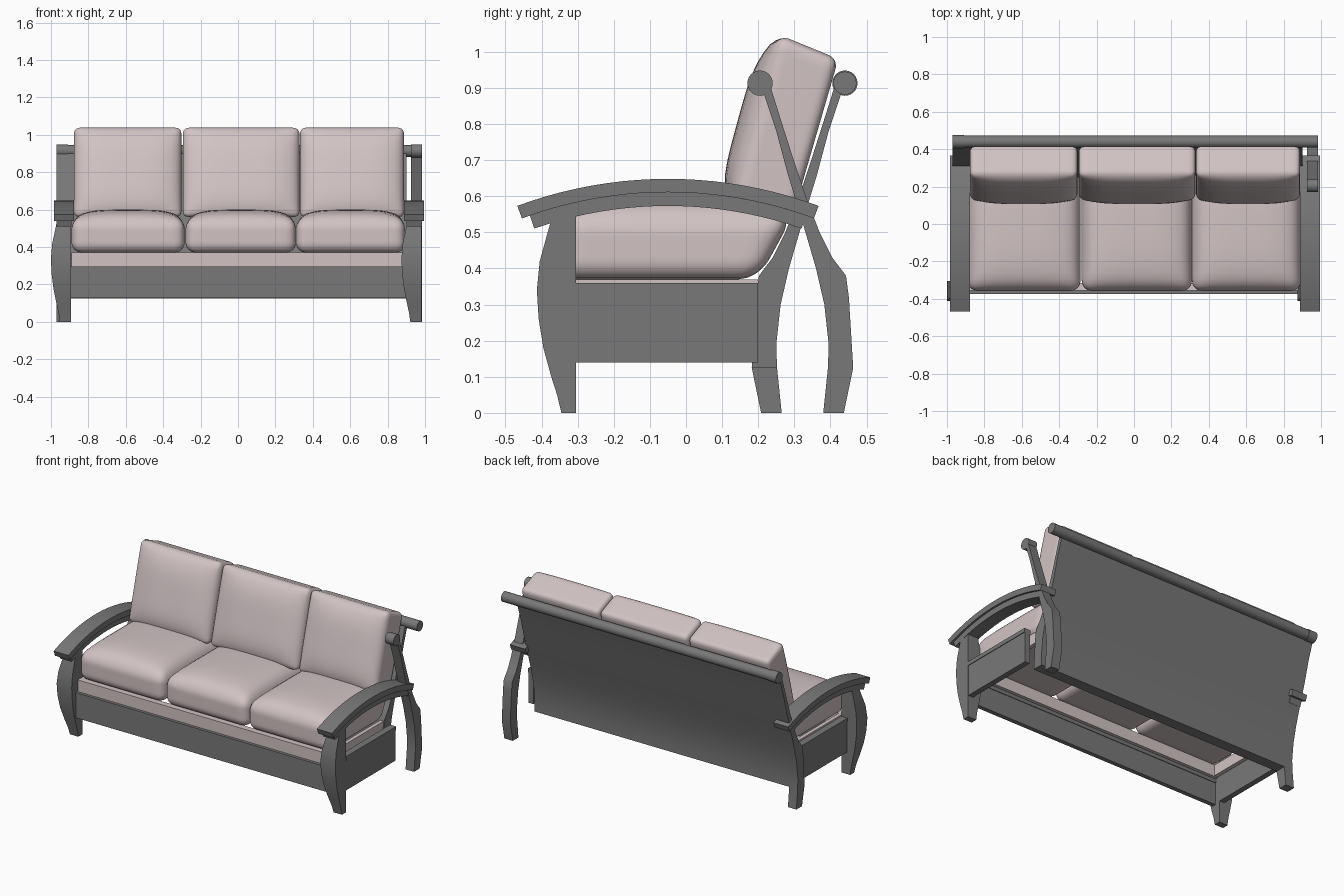
import bpy, bmesh, math
from mathutils import Vector

if "Cube" in bpy.data.objects:
    bpy.data.objects.remove(bpy.data.objects["Cube"])


def material(name, rgb):
    m = bpy.data.materials.new(name)
    m.use_nodes = True
    m.diffuse_color = (*rgb, 1)
    m.node_tree.nodes["Principled BSDF"].inputs["Base Color"].default_value = (*rgb, 1)
    return m


WOOD = material("grey_wood", (0.19, 0.19, 0.19))
FABRIC = material("pale_pink_fabric", (0.64, 0.545, 0.55))


def finish(name, bm, mat, angle=30):
    bmesh.ops.recalc_face_normals(bm, faces=bm.faces)
    me = bpy.data.meshes.new(name)
    bm.to_mesh(me)
    bm.free()
    me.materials.append(mat)
    ob = bpy.data.objects.new(name, me)
    bpy.context.collection.objects.link(ob)
    bpy.ops.object.select_all(action="DESELECT")
    ob.select_set(True)
    bpy.context.view_layer.objects.active = ob
    bpy.ops.object.shade_smooth_by_angle(angle=math.radians(angle))
    return ob


def prism(name, profile, x0, x1, mat=WOOD):
    """Extrude a (y, z) outline along x."""
    bm = bmesh.new()
    face = bm.faces.new([bm.verts.new((x0, y, z)) for y, z in profile])
    out = bmesh.ops.extrude_face_region(bm, geom=[face])
    bmesh.ops.translate(bm, vec=(x1 - x0, 0, 0),
                        verts=[v for v in out["geom"] if isinstance(v, bmesh.types.BMVert)])
    return finish(name, bm, mat)


def box(name, x, y, z, mat=WOOD):
    return prism(name, [(y[0], z[0]), (y[1], z[0]), (y[1], z[1]), (y[0], z[1])], *x, mat)


def circle(cy, cz, r, n=24):
    return [(cy + r * math.cos(a), cz + r * math.sin(a))
            for a in (2 * math.pi * i / n for i in range(n))]


def arc(radius, half, n=20):
    """Points on an arm arc, front to back."""
    return [(-0.05 + radius * math.sin(a), -0.552 + radius * math.cos(a))
            for a in (half * (2 * i / n - 1) for i in range(n + 1))]


def cushion(name, half, r, shape):
    """Rounded box whose normalised points are bent by shape(u, v, w)."""
    bm = bmesh.new()
    bmesh.ops.create_cube(bm, size=2)
    bmesh.ops.subdivide_edges(bm, edges=bm.edges[:], cuts=19, use_grid_fill=True)
    for vert in bm.verts:
        p = Vector([math.sin(c * math.pi / 2) * h for c, h in zip(vert.co, half)])
        inner = Vector([max(r - h, min(h - r, c)) for c, h in zip(p, half)])
        d = p - inner
        if d.length > 1e-6:
            p = inner + d.normalized() * r
        vert.co = shape(*[c / h for c, h in zip(p, half)])
    return finish(name, bm, FABRIC, 45)


def puff(u, v):
    return max(0, 1 - u ** 4) * max(0, 1 - v ** 4)


# Crossing rear posts: the right outline, and the same outline flipped in depth
outer = [(0.235, 0.9), (0.26, 0.82), (0.295, 0.71), (0.335, 0.59), (0.37, 0.5), (0.405, 0.43),
         (0.443, 0.38), (0.451, 0.32), (0.463, 0.125)]
inner = [(0.393, 0.125), (0.395, 0.19), (0.383, 0.3), (0.36, 0.4), (0.322, 0.53),
         (0.282, 0.66), (0.25, 0.78), (0.215, 0.885)]
foot = [(0.437, 0), (0.38, 0)]


def flip(points):
    return [(0.645 - y, z) for y, z in points]


post = outer + foot + inner
prism("rear_post_positive_x", post, 0.925, 0.985)
prism("rear_post_negative_x", flip(post), -0.97, -0.91)
prism("post_scroll_positive_x", circle(0.205, 0.913, 0.035), 0.925, 0.985)
prism("post_scroll_negative_x", circle(0.44, 0.913, 0.035), -0.97, -0.91)

# Back panel and its rolled top rail
prism("back_panel", flip(outer + inner), -0.91, 0.9)
prism("top_rail", circle(0.44, 0.913, 0.032), -0.91, 0.985)


# Front legs, lofted through square sections (height, width, depth)
def front_leg(name, x_edge):
    rings = [(0, 0.06, 0.04), (0.05, 0.067, 0.052), (0.1, 0.078, 0.068), (0.18, 0.094, 0.09),
             (0.26, 0.104, 0.103), (0.34, 0.107, 0.108), (0.42, 0.1, 0.1), (0.5, 0.083, 0.078),
             (0.555, 0.072, 0.062)]
    bm = bmesh.new()
    prev = None
    for z, w, d in rings:
        ring = [bm.verts.new(co) for co in ((x_edge, -0.305, z), (x_edge - w, -0.305, z),
                                            (x_edge - w, -0.305 - d, z), (x_edge, -0.305 - d, z))]
        if prev:
            for i in range(4):
                j = (i + 1) % 4
                bm.faces.new((prev[i], prev[j], ring[j], ring[i]))
        else:
            bm.faces.new(ring)
        prev = ring
    bm.faces.new(prev)
    finish(name, bm, WOOD)


front_leg("front_leg_positive_x", 0.981)
front_leg("front_leg_negative_x", -0.893)

# Arms in two curved layers
for side, x0, x1 in (("positive_x", 0.888, 0.995), ("negative_x", -0.983, -0.878)):
    prism("arm_top_" + side, arc(1.2, 0.355) + arc(1.163, 0.355)[::-1], x0, x1)
    prism("arm_under_" + side, arc(1.163, 0.335) + arc(1.125, 0.335)[::-1],
          x0 + 0.012, x1 - 0.012)

# Side panels with cap strips
for side, x0, x1 in (("positive_x", 0.945, 0.98), ("negative_x", -0.93, -0.895)):
    box("side_panel_" + side, (x0, x1), (-0.306, 0.2), (0.14, 0.335))
    box("side_cap_" + side, (x0 - 0.004, x1 + 0.004), (-0.306, 0.2), (0.335, 0.36))

# Front apron, its cap and the upholstered rails above
box("front_apron", (-0.9, 0.93), (-0.368, -0.34), (0.13, 0.272))
box("front_apron_cap", (-0.9, 0.93), (-0.374, -0.336), (0.272, 0.295))
box("front_rail", (-0.89, 0.93), (-0.355, -0.315), (0.295, 0.37), FABRIC)
for side, x0, x1 in (("positive_x", 0.87, 0.895), ("negative_x", -0.89, -0.865)):
    box("side_rail_" + side, (x0, x1), (-0.32, 0.2), (0.3, 0.37), FABRIC)

# Seat cushions
for label, x0, x1 in (("a", -0.89, -0.285), ("b", -0.28, 0.31), ("c", 0.31, 0.893)):
    def seat(u, v, w, x0=x0, x1=x1):
        z = 0.46 + 0.09 * w + 0.05 * max(w, 0) * puff(u, v)
        back = 0.2 + 0.55 * (z - 0.37)
        t = (v + 1) / 2
        return Vector(((x0 + x1) / 2 + u * (x1 - x0) / 2, -0.358 * (1 - t) + back * t, z))
    cushion("seat_cushion_" + label, (0.3, 0.29, 0.09), 0.055, seat)

# Back cushions, leaning and crowned at the front
corners = [Vector(c) for c in ((0.125, 0.56), (0.258, 1.047), (0.422, 0.98), (0.3, 0.56))]
for label, x0, x1 in (("a", -0.877, -0.303), ("b", -0.295, 0.328), ("c", 0.332, 0.887)):
    def rest(u, v, w, x0=x0, x1=x1):
        s, t = (v + 1) / 2, (w + 1) / 2
        front = corners[0].lerp(corners[1], s)
        rear = corners[3].lerp(corners[2], s)
        p = rear.lerp(front, t)
        y = p.x - 0.05 * max(w, 0) * puff(u, v)
        return Vector(((x0 + x1) / 2 + u * (x1 - x0) / 2, y, p.y))
    cushion("back_cushion_" + label, (0.29, 0.24, 0.09), 0.03, rest)
